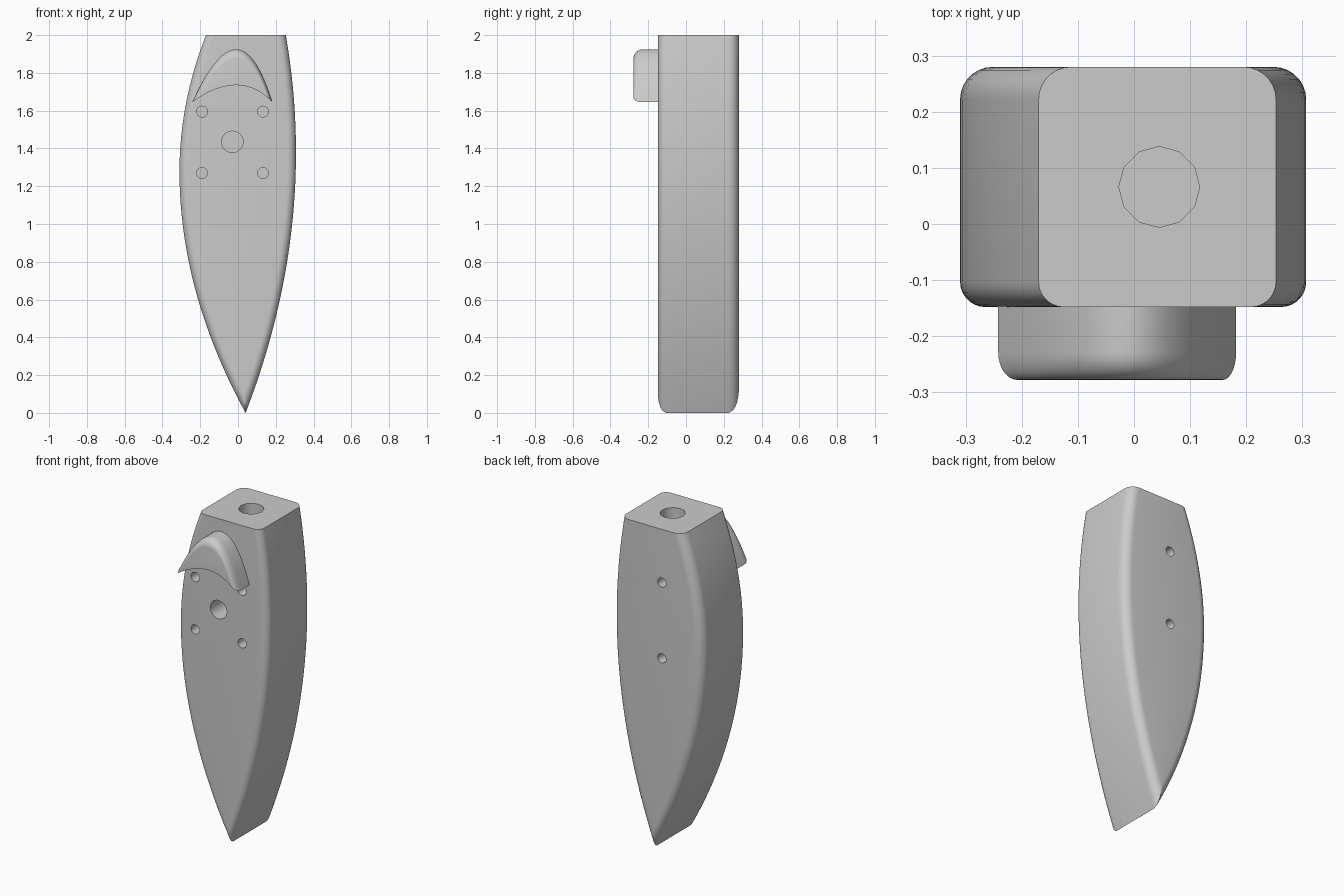
import bpy, bmesh, math
from mathutils import Matrix

cube = bpy.data.objects.get("Cube")
if cube:
    bpy.data.objects.remove(cube, do_unlink=True)

grey = bpy.data.materials.new("plain_grey")
grey.use_nodes = True
GREY = (0.6, 0.6, 0.6, 1)
grey.diffuse_color = GREY
grey.node_tree.nodes["Principled BSDF"].inputs["Base Color"].default_value = GREY

FRONT, BACK = -0.148, 0.28


def finish(name, bm):
    bmesh.ops.remove_doubles(bm, verts=bm.verts, dist=0.0002)
    bmesh.ops.recalc_face_normals(bm, faces=bm.faces)
    mesh = bpy.data.meshes.new(name)
    bm.to_mesh(mesh)
    bm.free()
    mesh.materials.append(grey)
    obj = bpy.data.objects.new(name, mesh)
    bpy.context.collection.objects.link(obj)
    return obj


def loft(rings):
    """Skin closed rings of equal length and cap both ends."""
    bm = bmesh.new()
    loops = [[bm.verts.new(p) for p in ring] for ring in rings]
    n = len(loops[0])
    for a, b in zip(loops, loops[1:]):
        for i in range(n):
            j = (i + 1) % n
            bm.faces.new((a[i], a[j], b[j], b[i]))
    bm.faces.new(loops[0])
    bm.faces.new(loops[-1])
    return bm


def smooth(obj):
    bpy.ops.object.select_all(action='DESELECT')
    obj.select_set(True)
    bpy.context.view_layer.objects.active = obj
    bpy.ops.object.shade_smooth_by_angle(angle=math.radians(32))


# Leaf-shaped body: bowed sides meeting at a bottom edge, filleted lengthwise
def sides(z):
    low = -0.31 + (0.2137 if z < 1.28 else 0.27) * (z - 1.28) ** 2
    high = 0.307 - 0.14 * (z - 1.38) ** 2
    return low, max(high, low)


def body_ring(z, steps=7):
    x0, x1 = sides(z)
    half = (x1 - x0) / 2

    def fillet(side, y, inward, r):
        pts = []
        for k in range(steps + 1):
            d = min(r * (1 - math.cos(math.pi / 2 * k / steps)), half)
            inset = r - math.sqrt(max(r * r - (r - d) ** 2, 0))
            x = x0 + d if side < 0 else x1 - d
            pts.append((x, y + inward * inset, z))
        return pts

    return (fillet(-1, FRONT, 1, 0.045) + fillet(1, FRONT, 1, 0.045)[::-1]
            + fillet(1, BACK, -1, 0.058) + fillet(-1, BACK, -1, 0.058)[::-1])


SLICES = 40
body = finish("body", loft([body_ring(2 * (i / SLICES) ** 1.4)
                            for i in range(SLICES + 1)]))

# Blind holes in the front, back and top
drills = bmesh.new()


def drill(x, y, z, radius, depth, axis, sides=16):
    turn = Matrix.Rotation(math.pi / 2, 4, 'X') if axis == 'Y' else Matrix()
    bmesh.ops.create_cone(drills, cap_ends=True, segments=sides, radius1=radius,
                          radius2=radius, depth=2 * depth,
                          matrix=Matrix.Translation((x, y, z)) @ turn)


for x in (-0.19, 0.132):
    for z in (1.27, 1.595):
        drill(x, FRONT, z, 0.029, 0.1, 'Y')
drill(-0.03, FRONT, 1.435, 0.057, 0.16, 'Y', 24)
for z in (1.2, 1.67):
    drill(-0.03, BACK, z, 0.029, 0.1, 'Y')
drill(0.045, 0.066, 2, 0.072, 0.25, 'Z', 12)
cutter = finish("hole_cutter", drills)
cutter.hide_render = True
cutter.hide_viewport = True

cut = body.modifiers.new("holes", 'BOOLEAN')
cut.operation = 'DIFFERENCE'
cut.solver = 'EXACT'
cut.object = cutter
bpy.context.view_layer.objects.active = body
body.select_set(True)
bpy.ops.object.modifier_apply(modifier=cut.name)
bpy.data.objects.remove(cutter, do_unlink=True)
smooth(body)


# Crescent hood with a rounded outer front edge
def hood_ring(y, inset, n=24):
    reach = math.sqrt(1 - inset / 0.19)
    outer, inner = [], []
    for i in range(n + 1):
        s = reach * (2 * i / n - 1)
        bow = 1 - s * s
        x = -0.03 + 0.212 * s + 0.02 * bow
        outer.append((x, y, 1.645 + 0.28 * bow - inset))
        inner.append((x, y, 1.645 + 0.09 * bow))
    return outer + inner[::-1]


R = 0.05
rings = [hood_ring(FRONT + 0.01, 0)]
for k in range(8):
    a = math.pi / 2 * k / 7
    rings.append(hood_ring(-0.278 + R * (1 - math.sin(a)), R * (1 - math.cos(a))))
smooth(finish("hood", loft(rings)))
